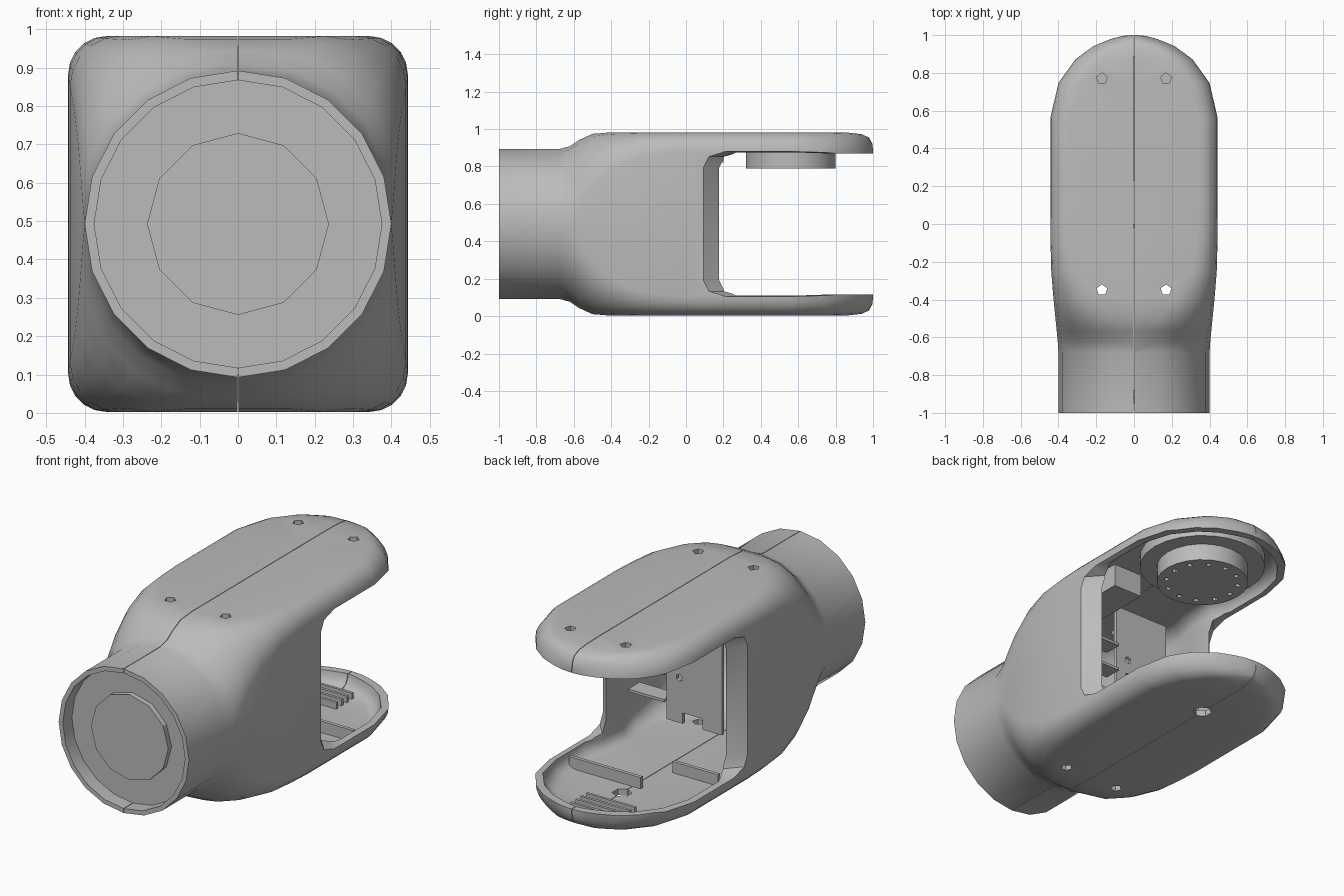
import bpy, bmesh, math
from mathutils import Matrix, Vector

if "Cube" in bpy.data.objects:
    bpy.data.objects.remove(bpy.data.objects["Cube"])

MID = 0.4925
grey = bpy.data.materials.new("light_grey")
grey.use_nodes = True
grey.diffuse_color = (0.5, 0.5, 0.5, 1)
grey.node_tree.nodes["Principled BSDF"].inputs["Base Color"].default_value = (0.5, 0.5, 0.5, 1)


def finish(name, bm):
    bmesh.ops.remove_doubles(bm, verts=bm.verts, dist=0.0005)
    bmesh.ops.recalc_face_normals(bm, faces=bm.faces)
    mesh = bpy.data.meshes.new(name)
    bm.to_mesh(mesh)
    bm.free()
    mesh.materials.append(grey)
    ob = bpy.data.objects.new(name, mesh)
    bpy.context.collection.objects.link(ob)
    return ob


def loft(name, rings):
    bm = bmesh.new()
    rows = [[bm.verts.new(p) for p in ring] for ring in rings]
    n = len(rows[0])
    for a, b in zip(rows, rows[1:]):
        for i in range(n):
            j = (i + 1) % n
            bm.faces.new((a[i], a[j], b[j], b[i]))
    bm.faces.new(rows[0])
    bm.faces.new(rows[-1])
    return finish(name, bm)


def box(name, lo, hi):
    lo, hi = Vector(lo), Vector(hi)
    bm = bmesh.new()
    bmesh.ops.create_cube(bm, size=1, matrix=Matrix.Translation((lo + hi) / 2)
                          @ Matrix.Diagonal((*(hi - lo), 1)))
    return finish(name, bm)


def disc(name, centre, radius, depth, axis="Z", sides=24):
    turn = Matrix.Rotation(math.pi / 2, 4, "X") if axis == "Y" else Matrix()
    bm = bmesh.new()
    bmesh.ops.create_cone(bm, cap_ends=True, segments=sides, radius1=radius, radius2=radius,
                          depth=depth, matrix=Matrix.Translation(centre) @ turn)
    return finish(name, bm)


def cut(ob, *cutters):
    bpy.context.view_layer.objects.active = ob
    for c in cutters:
        mod = ob.modifiers.new("cut", "BOOLEAN")
        mod.operation, mod.solver, mod.object = "DIFFERENCE", "EXACT", c
        bpy.ops.object.modifier_apply(modifier=mod.name)
        bpy.data.objects.remove(c)


def section(y, w, h, r):
    """Rounded rectangle across the arm; it becomes a circle when r = w = h."""
    w = max(w, 0.02)
    r = min(r, w, h)
    pts = []
    for q in range(4):
        sx, sz = (1, -1, -1, 1)[q], (1, 1, -1, -1)[q]
        for k in range(6):
            a = math.pi / 2 * (q + k / 5)
            pts.append((sx * (w - r) + r * math.cos(a), y,
                        MID + sz * (h - r) + r * math.sin(a)))
    return pts


# Stations along the arm: y, half width, half height, corner radius, wall
stations = [(-1, .4, .4, .4, .025), (-.68, .4, .4, .4, .025), (-.62, .404, .416, .37, .03),
            (-.57, .409, .45, .34, .035), (-.5, .416, .482, .28, .035),
            (-.4, .426, .49, .2, .035), (-.25, .438, .49, .13, .035),
            (-.1, .442, .49, .11, .035), (.03, .443, .49, .1, .075),
            (.2, .443, .49, .1, .075), (.3, .443, .49, .1, .035)]
# Rounded tip
for deg, h in ((0, .49), (25, .49), (45, .488), (60, .48), (72, .462), (82, .43), (88, .4)):
    a = math.radians(deg)
    stations.append((.56 + .44 * math.sin(a), .443 * math.cos(a), h, .1 + .04 * math.sin(a), .035))

# Hollow shell
shell = loft("arm_shell", [section(*s[:4]) for s in stations])
inner = []
for y, w, h, r, t in stations:
    y = y if y < .57 else .56 + (y - .56) * .92
    drop = min(t, .035)
    inner.append(section(y if y > -1 else -1.1, w - t, h - drop, r - drop))
cavity = loft("cavity_cutter", inner)

# Fork opening, chamfered towards the outside
def fork(x, y0, gap):
    half = [(y0, .3), (y0 + .03, .36), (y0 + .12, gap), (1.2, gap)]
    path = half + [(y, -z) for y, z in reversed(half)]
    return [(x, y, MID + z) for y, z in path]

opening = loft("opening_cutter", [fork(-.6, .09, .388), fork(-.445, .09, .388),
                                  fork(-.365, .18, .378), fork(.365, .18, .378),
                                  fork(.445, .09, .388), fork(.6, .09, .388)])
cut(shell, cavity, opening)

# Screw holes, cable hole and the seam between the two half shells
holes = [disc("hole", (x, y, .98), .03, .1, sides=5) for x in (-.17, .17) for y in (-.35, .77)]
holes += [disc("hole", (x, -.35, 0), .03, .1, sides=5) for x in (-.17, .17)]
holes.append(disc("hole", (0, .56, 0), .05, .2, sides=6))
cut(shell, *holes, box("seam", (-.0015, -1.2, -.2), (.0015, 1.2, 1.2)))

# Joint in the tube end
parts = [shell,
         disc("tube_end_plate", (0, -.9, MID), .378, .04, "Y", 20),
         disc("tube_joint_flange", (0, -.93, MID), .237, .04, "Y", 12)]

# Joint under the upper fork arm, with a ring of bolt holes
flange = disc("fork_joint_flange", (0, .56, .845), .24, .11)
cut(flange, *[disc("bolt_hole", (.19 * math.cos(i * math.pi / 6),
                                 .56 + .19 * math.sin(i * math.pi / 6), .79), .015, .05, sides=6)
              for i in range(12)])
parts += [flange, disc("fork_joint_housing", (0, .56, .92), .33, .07)]

# Ribs in the lower fork arm
parts += [box("long_rib", (-.05, .45, .03), (.39, .47, .1)),
          box("short_rib", (-.35, .2, .03), (-.07, .22, .1))]
parts += [box(f"tip_rib_{i}", (-.2, .72 + i * .045, .03), (.1, .735 + i * .045, .075))
          for i in range(4)]

# Inner bracket plate with notch and holes, shelves and cable rail
bracket = box("bracket_plate", (-.22, -.02, .2), (.12, 0, .85))
cut(bracket, box("notch", (-.1, -.1, .1), (.02, .1, .26)),
    *[disc("hole", (.04, 0, z), .02, .2, "Y", 6) for z in (.45, .55)])
parts.append(bracket)
parts += [box(f"shelf_{i}", (.12, -.08, z), (.34, .02, z + .015))
          for i, z in enumerate((.3, .45, .6))]
parts.append(box("cable_rail", (.12, -.3, .82), (.3, .2, .95)))

# Smooth shading with crisp edges
bpy.ops.object.select_all(action="DESELECT")
for ob in parts:
    ob.select_set(True)
bpy.context.view_layer.objects.active = shell
bpy.ops.object.shade_smooth_by_angle(angle=math.radians(30))
